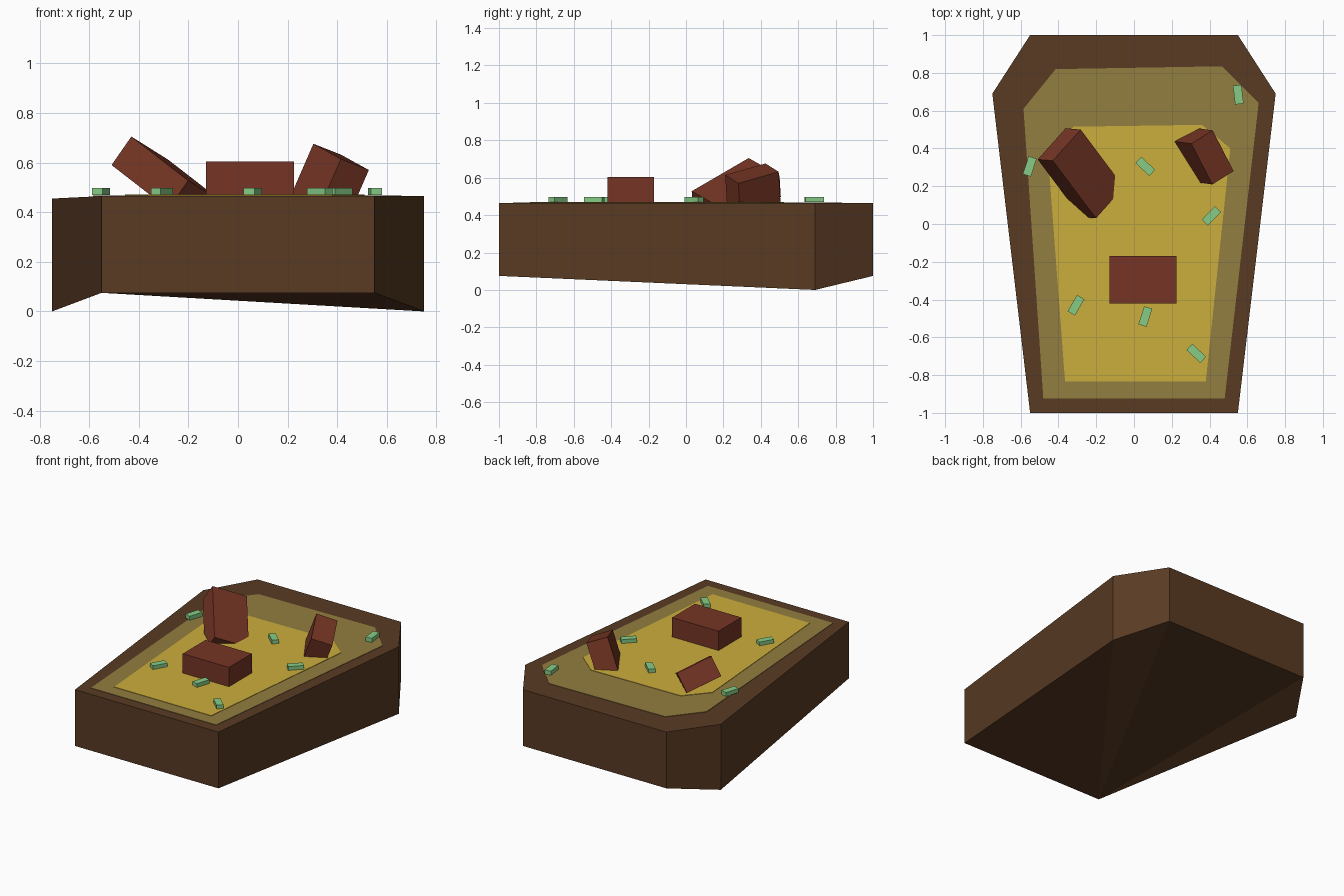
import bpy, bmesh, math
from mathutils import Vector, Matrix

if "Cube" in bpy.data.objects:
    bpy.data.objects.remove(bpy.data.objects["Cube"])


def material(name, rgb):
    m = bpy.data.materials.new(name)
    m.diffuse_color = (*rgb, 1)
    m.use_nodes = True
    m.node_tree.nodes["Principled BSDF"].inputs["Base Color"].default_value = m.diffuse_color
    return m


BROWN = material("dark brown", (0.10, 0.043, 0.017))
OLIVE = material("olive", (0.29, 0.21, 0.052))
YELLOW = material("mustard yellow", (0.60, 0.42, 0.045))
RED = material("brick red", (0.18, 0.036, 0.018))
GREEN = material("light green", (0.24, 0.60, 0.24))


def finish(bm, name, mat):
    bmesh.ops.recalc_face_normals(bm, faces=bm.faces)
    me = bpy.data.meshes.new(name)
    bm.to_mesh(me)
    bm.free()
    me.materials.append(mat)
    ob = bpy.data.objects.new(name, me)
    bpy.context.collection.objects.link(ob)
    return ob


def plate(name, outline, z, thick, mat):
    """Flat outline with its top at z, extruded downward."""
    bm = bmesh.new()
    face = bm.faces.new([bm.verts.new((x, y, z)) for x, y in outline])
    geo = bmesh.ops.extrude_face_region(bm, geom=[face])["geom"]
    for v in geo:
        if isinstance(v, bmesh.types.BMVert):
            v.co.z -= thick
    return finish(bm, name, mat)


def box(name, centre, axes, size, mat):
    """Cuboid along three given directions (made perpendicular here)."""
    a = Vector(axes[0]).normalized()
    b = Vector(axes[1])
    b = (b - a * b.dot(a)).normalized()
    c = a.cross(b)
    rot = Matrix((a, b, c)).transposed().to_4x4()
    bm = bmesh.new()
    bmesh.ops.create_cube(bm, size=1, matrix=Matrix.Translation(centre) @ rot
                          @ Matrix.Diagonal((*size, 1)))
    return finish(bm, name, mat)


def corner_box(name, corner, a, b, size, flip, mat):
    """Cuboid starting at one corner and running along a, b and a x b."""
    a = Vector(a).normalized()
    b = Vector(b)
    b = (b - a * b.dot(a)).normalized()
    c = a.cross(b) * flip
    mid = Vector(corner) + (a * size[0] + b * size[1] + c * size[2]) / 2
    return box(name, mid, (a, b), size, mat)


# Body: six-sided trough, underside fanned from one front corner
outline = [(-.55, -1), (.55, -1), (.75, .69), (.55, 1), (-.55, 1), (-.75, .69)]
bm = bmesh.new()
low = [bm.verts.new((x, y, 0 if abs(x) > .7 else .075)) for x, y in outline]
top = [bm.verts.new((x, y, .455 if x < -.7 else .465)) for x, y in outline]
for i in range(6):
    j = (i + 1) % 6
    bm.faces.new((low[i], low[j], top[j], top[i]))
for i in range(1, 5):
    bm.faces.new((low[0], low[i + 1], low[i]))
for tri in ((0, 1, 2, 3, 4), (0, 4, 5)):
    bm.faces.new([top[i] for i in tri])
finish(bm, "body", BROWN)

# Surface layers
plate("outer_layer", [(-.48, -.925), (.48, -.925), (.66, .64), (.465, .835),
                      (-.415, .82), (-.585, .61)], .468, .008, OLIVE)
plate("inner_layer", [(-.365, -.835), (.38, -.835), (.51, .40), (.36, .525),
                      (-.32, .515), (-.455, .36)], .471, .006, YELLOW)

# Chunks: one lying flat, two tilted and partly sunk
box("flat_chunk", (.0475, -.295, .535), ((1, 0, 0), (0, 1, 0)),
    (.355, .25, .14), RED)
corner_box("left_chunk", (-.43, .335, .705), (.545, -.725, -.422),
           (.607, .696, -.38), (.42, .24, .14), -1, RED)
corner_box("right_chunk", (.304, .425, .676), (.806, .506, -.32),
           (.44, -.87, -.244), (.14, .25, .28), 1, RED)

# Green sprinkles: x, y, angle
for n, (x, y, deg) in enumerate([(-.552, .305, 72), (.552, .685, 97), (.06, .305, -43),
                                 (.41, .043, 46), (-.307, -.43, 60), (.06, -.49, 72),
                                 (.33, -.685, -43)]):
    t = math.radians(deg)
    box(f"sprinkle_{n + 1}", (x, y, .483),
        ((math.cos(t), math.sin(t), 0), (-math.sin(t), math.cos(t), 0)),
        (.1, .045, .028), GREEN)
